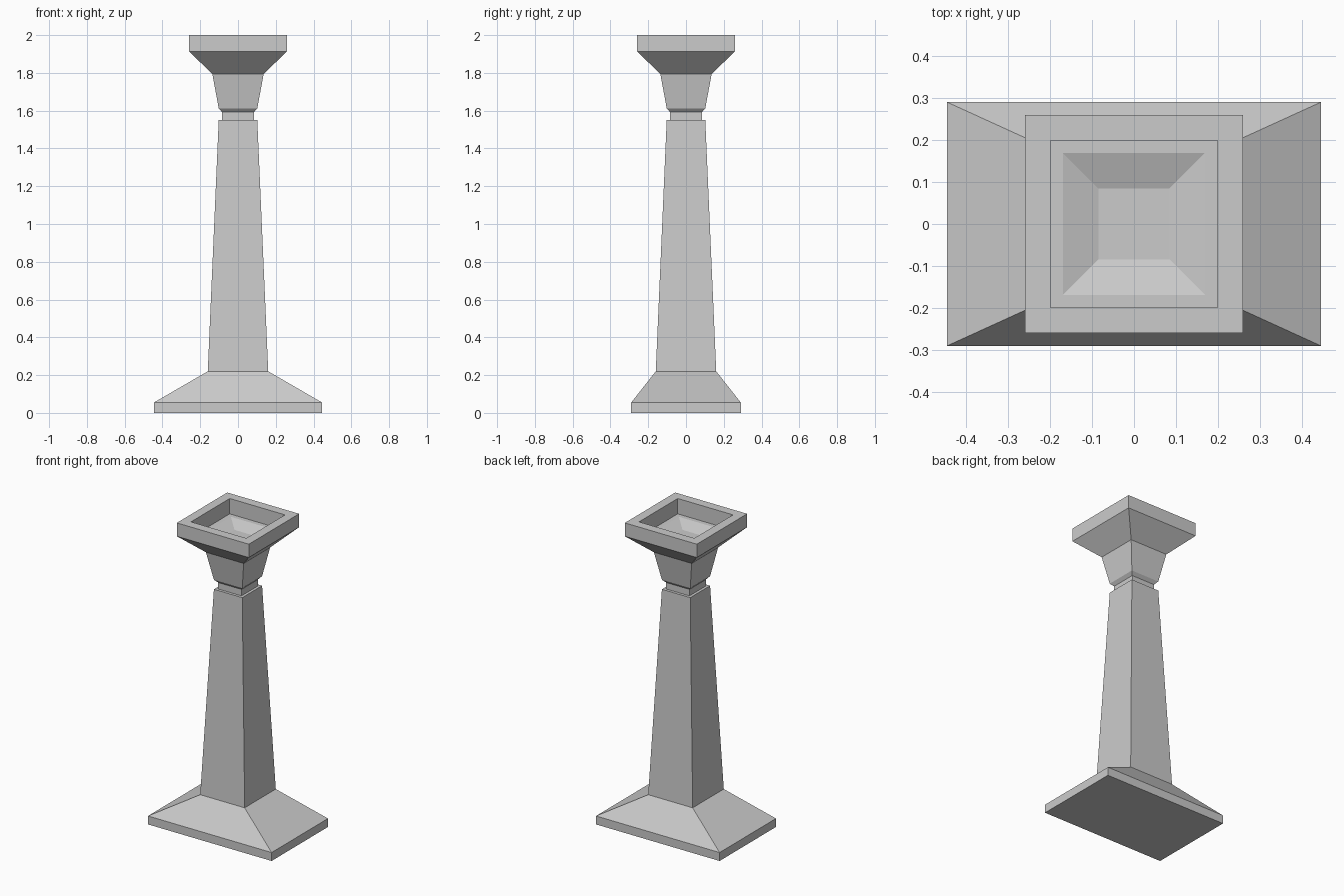
import bpy
import bmesh

if "Cube" in bpy.data.objects:
    bpy.data.objects.remove(bpy.data.objects["Cube"])


def loft(name, rings, cap_start=False, cap_end=False):
    """Join rectangular rings (half x, half y, z) into a flat-faced part."""
    bm = bmesh.new()
    loops = [[bm.verts.new((sx * hx, sy * hy, z))
              for sx, sy in ((-1, -1), (1, -1), (1, 1), (-1, 1))]
             for hx, hy, z in rings]
    for low, high in zip(loops, loops[1:]):
        for i in range(4):
            j = (i + 1) % 4
            bm.faces.new((low[i], low[j], high[j], high[i]))
    if cap_start:
        bm.faces.new(loops[0][::-1])
    if cap_end:
        bm.faces.new(loops[-1])
    mesh = bpy.data.meshes.new(name)
    bm.to_mesh(mesh)
    bm.free()
    obj = bpy.data.objects.new(name, mesh)
    bpy.context.collection.objects.link(obj)
    return obj


def square(*profile):
    return [(h, h, z) for h, z in profile]


# Rectangular plinth sloping up to the square shaft
loft("base", [(0.445, 0.29, 0), (0.445, 0.29, 0.055), (0.16, 0.16, 0.22)],
     cap_start=True)

# Tapered shaft with a small shoulder on top
loft("shaft", square((0.16, 0.22), (0.102, 1.55), (0.084, 1.55)))

# Narrow neck
loft("neck", square((0.084, 1.55), (0.084, 1.592)))

# Flared capital, rim and hollow basin with a shallow sunken floor
loft("basin", square((0.084, 1.592), (0.102, 1.612), (0.136, 1.795),
                     (0.259, 1.913), (0.259, 2.0), (0.199, 2.0),
                     (0.199, 1.90), (0.169, 1.90), (0.085, 1.87)),
     cap_end=True)
